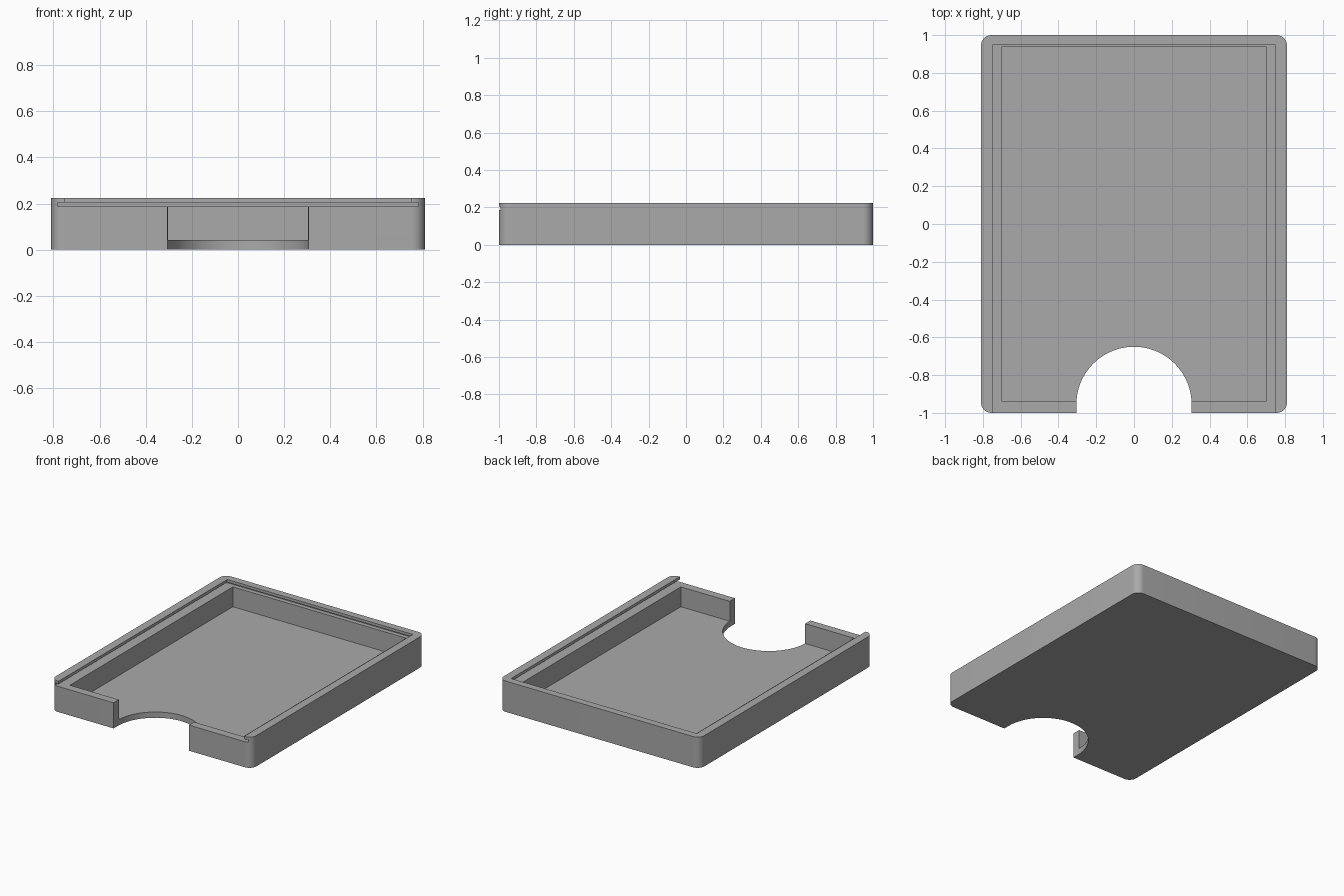
import bpy
import bmesh
from math import cos, sin, pi, radians

cube = bpy.data.objects.get("Cube")
if cube:
    bpy.data.objects.remove(cube, do_unlink=True)

# Single grey plastic
grey = bpy.data.materials.new("grey_plastic")
grey.use_nodes = True
colour = (0.4, 0.4, 0.4, 1)
grey.diffuse_color = colour
grey.node_tree.nodes["Principled BSDF"].inputs["Base Color"].default_value = colour

HALF_X, HALF_Y, HEIGHT = 0.81, 1.0, 0.225
RADIUS, FLOOR, LEDGE = 0.055, 0.042, 0.187


def prism(name, outline, z0, z1):
    """Extrude a flat counter-clockwise outline from z0 up to z1."""
    bm = bmesh.new()
    low = [bm.verts.new((x, y, z0)) for x, y in outline]
    high = [bm.verts.new((x, y, z1)) for x, y in outline]
    bm.faces.new(low[::-1])
    bm.faces.new(high)
    n = len(outline)
    for i in range(n):
        j = (i + 1) % n
        bm.faces.new((low[i], low[j], high[j], high[i]))
    mesh = bpy.data.meshes.new(name)
    bm.to_mesh(mesh)
    bm.free()
    mesh.materials.append(grey)
    obj = bpy.data.objects.new(name, mesh)
    bpy.context.collection.objects.link(obj)
    return obj


def box(half_x, y0, y1):
    return [(-half_x, y0), (half_x, y0), (half_x, y1), (-half_x, y1)]


def arc(cx, cy, r, start, end, steps):
    return [(cx + r * cos(start + (end - start) * i / steps),
             cy + r * sin(start + (end - start) * i / steps)) for i in range(steps + 1)]


# Rounded outer block
outline = []
for k, (sx, sy) in enumerate([(1, 1), (-1, 1), (-1, -1), (1, -1)]):
    outline += arc(sx * (HALF_X - RADIUS), sy * (HALF_Y - RADIUS), RADIUS,
                   k * pi / 2, (k + 1) * pi / 2, 12)
tray = prism("tray", outline, 0, HEIGHT)

# Cavity, lid opening, lid groove and thumb notch
notch = [(-0.305, -1.2), (0.305, -1.2)] + arc(0, -0.955, 0.305, 0, pi, 48)
cutters = [
    prism("cavity_cutter", box(0.70, -0.94, 0.94), FLOOR, 0.4),
    prism("lid_opening_cutter", box(0.75, -1.2, 0.947), LEDGE, 0.4),
    prism("lid_groove_cutter", box(0.782, -1.2, 0.972), LEDGE, 0.205),
    prism("thumb_notch_cutter", notch, -0.2, 0.4),
]
for cutter in cutters:
    cut = tray.modifiers.new(cutter.name, 'BOOLEAN')
    cut.operation = 'DIFFERENCE'
    cut.solver = 'EXACT'
    cut.object = cutter

# Apply the cuts, then drop the helpers
bpy.ops.object.select_all(action='DESELECT')
tray.select_set(True)
bpy.context.view_layer.objects.active = tray
for cutter in cutters:
    bpy.ops.object.modifier_apply(modifier=cutter.name)
    bpy.data.objects.remove(cutter, do_unlink=True)
bpy.ops.object.shade_smooth_by_angle(angle=radians(30))
